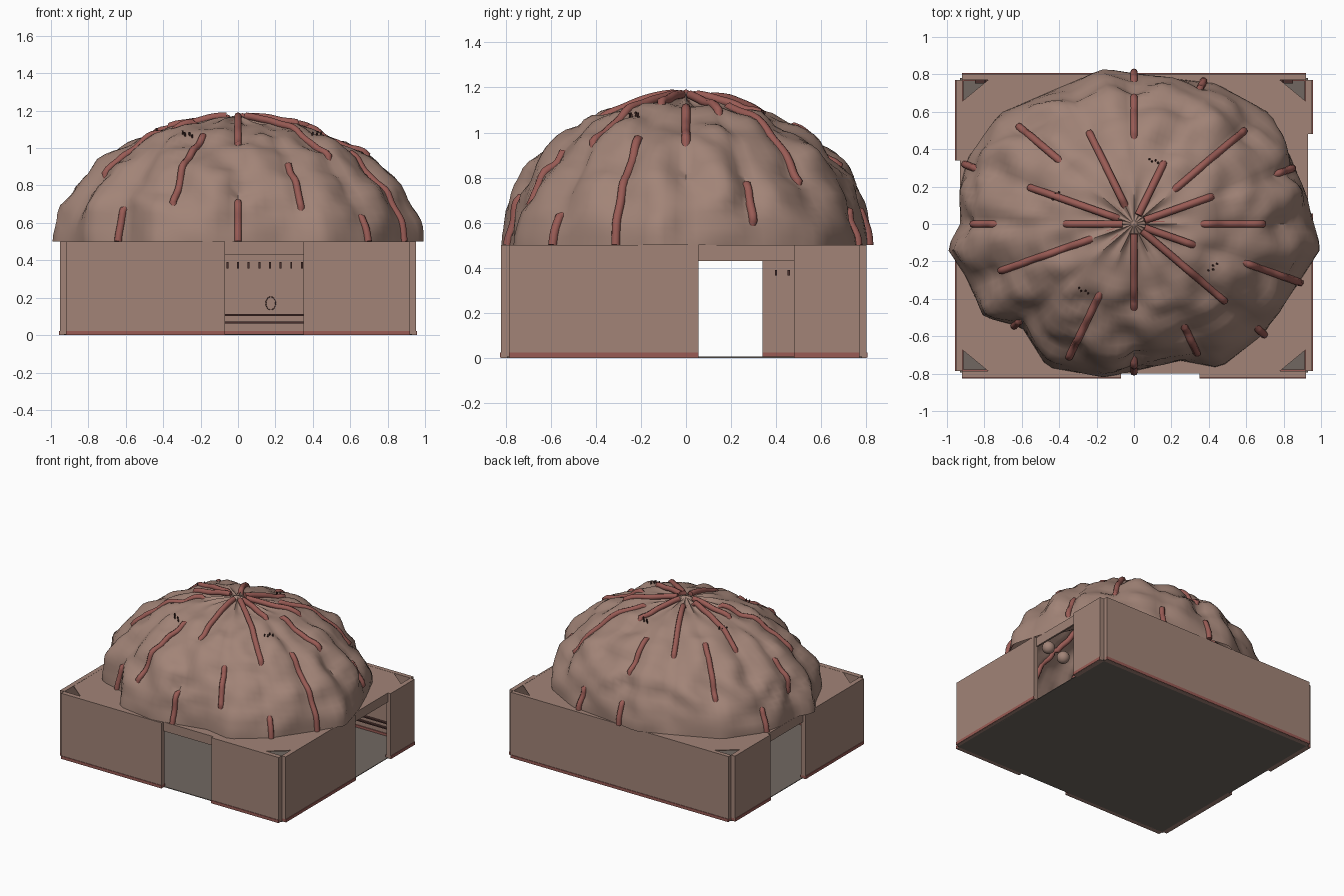
import bpy, bmesh, math
from mathutils import Vector, noise

if "Cube" in bpy.data.objects:
    bpy.data.objects.remove(bpy.data.objects["Cube"])


def material(name, r, g, b):
    m = bpy.data.materials.new(name)
    m.use_nodes = True
    m.diffuse_color = (r, g, b, 1)
    m.node_tree.nodes["Principled BSDF"].inputs["Base Color"].default_value = (r, g, b, 1)
    return m


CLAY = material("dusty clay", .36, .23, .185)
RUST = material("rust red", .32, .105, .09)
GREY = material("warm grey", .165, .137, .12)
DARK = material("dark brown", .07, .03, .026)


def finish(name, bm, mat, smooth=None):
    bmesh.ops.recalc_face_normals(bm, faces=bm.faces)
    mesh = bpy.data.meshes.new(name)
    bm.to_mesh(mesh)
    bm.free()
    mesh.materials.append(mat)
    ob = bpy.data.objects.new(name, mesh)
    bpy.context.collection.objects.link(ob)
    if smooth:
        bpy.ops.object.select_all(action="DESELECT")
        ob.select_set(True)
        bpy.context.view_layer.objects.active = ob
        bpy.ops.object.shade_smooth_by_angle(angle=math.radians(smooth))


def boxes(name, spans, mat):
    """One object from boxes, each given as (x0, x1), (y0, y1), (z0, z1)."""
    bm = bmesh.new()
    for span in spans:
        verts = bmesh.ops.create_cube(bm, size=1)["verts"]
        for v in verts:
            v.co = [(lo + hi) / 2 + c * (hi - lo) for c, (lo, hi) in zip(v.co, span)]
    finish(name, bm, mat)


def tubes(name, paths, radius, mat):
    curve = bpy.data.curves.new(name, "CURVE")
    curve.dimensions = "3D"
    curve.bevel_depth = radius
    curve.bevel_resolution = 2
    curve.use_fill_caps = True
    for path in paths:
        spline = curve.splines.new("POLY")
        spline.points.add(len(path) - 1)
        for pt, co in zip(spline.points, path):
            pt.co = (*co, 1)
    curve.materials.append(mat)
    ob = bpy.data.objects.new(name, curve)
    bpy.context.collection.objects.link(ob)


# Walls: two panels beside a doorway, a thin lintel, and a skirting strip
TOP, DOOR = .5, .43


def wall(name, axis, inner, outer, lo, hi, gap=None):
    out = math.copysign(1, outer)

    def span(a, b, z0, z1, near=inner, far=outer):
        depth = (min(near, far), max(near, far))
        return (depth, (a, b), (z0, z1)) if axis == 0 else ((a, b), depth, (z0, z1))

    parts = [(lo, gap[0]), (gap[1], hi)] if gap else [(lo, hi)]
    boxes(name, [span(a, b, 0, TOP) for a, b in parts], CLAY)
    boxes(name + "_skirting",
          [span(a, b, .001, .023, inner - out * .006, outer + out * .004) for a, b in parts], RUST)
    if gap:
        boxes(name + "_lintel", [span(*gap, DOOR, TOP, inner, outer - out * .022)], CLAY)


wall("front_wall", 1, -.785, -.822, -.92, .92, (-.07, .35))
wall("back_wall", 1, .77, .802, -.92, .92)
wall("left_wall", 0, .918, .953, -.785, .77, (.055, .48))
wall("right_wall", 0, -.918, -.953, -.785, .77, (-.08, .34))
boxes("floor", [((-.93, .93), (-.795, .78), (0, .005))], GREY)

# Dome surface: lumpy ellipsoid whose rim follows an irregular outline
RIM = [(.92, .15), (.84, .35), (.73, .59), (.44, .75), (.1, .79), (-.155, .83), (-.42, .72),
       (-.72, .59), (-.89, .35), (-.93, .19), (-.93, 0), (-1, -.13), (-.9, -.28), (-.8, -.5),
       (-.6, -.55), (-.465, -.765), (-.155, -.82), (.25, -.73), (.46, -.77), (.69, -.59),
       (.85, -.36), (1, -.13)]
AX, AY, RISE = .93, .79, .665


def rim_scale(angle):
    """Distance along a ray to the outline, relative to the plain ellipse."""
    d = Vector((AX * math.cos(angle), AY * math.sin(angle)))
    for p, q in zip(RIM, RIM[1:] + RIM[:1]):
        p, e = Vector(p), Vector(q) - Vector(p)
        det = d.x * -e.y + d.y * e.x
        t = (p.x * -e.y + p.y * e.x) / det
        s = (d.x * p.y - d.y * p.x) / det
        if t > 0 and -.001 <= s <= 1.001:
            return t
    return 1


def dome_point(angle, tilt, lift=0):
    rho, h = math.sin(tilt), math.cos(tilt)
    c, s = math.cos(angle), math.sin(angle)
    broad = noise.noise(Vector((c * rho * 3.2, s * rho * 3.2, h * 3 + 5)))
    fine = noise.noise(Vector((c * rho * 6.5, s * rho * 6.5, h * 6 + 2)))
    puff = abs(math.sin(angle * 8)) - .55
    lump = (.025 * broad + .04 * fine + .04 * puff * rho) * min(1, rho * 2) * min(1, h * 3)
    pleat = .03 * abs(math.sin(angle * 8)) * math.exp(-(rho / .35) ** 2) * min(1, rho * 6)
    k = rim_scale(angle) - 1
    k = 1 + k * rho ** (12 if k > 0 else 6)
    p = Vector((AX * rho * c * k, AY * rho * s * k, TOP + RISE * h - pleat))
    n = Vector((c * rho, s * rho, h + .1)).normalized()
    p += n * (lump + lift)
    p.z = max(p.z, TOP)
    return p


SEG, RINGS = 112, 28
bm = bmesh.new()
apex = bm.verts.new((0, 0, TOP + RISE + .012))
rings = [[bm.verts.new(dome_point(math.tau * i / SEG, math.pi / 2 * j / RINGS))
          for i in range(SEG)] for j in range(1, RINGS + 1)]
for i in range(SEG):
    n = (i + 1) % SEG
    bm.faces.new((apex, rings[0][i], rings[0][n]))
    for a, b in zip(rings, rings[1:]):
        bm.faces.new((a[i], b[i], b[n], a[n]))
finish("lumpy_dome", bm, CLAY, 50)

# Ribs: each weaves through the skin, standing proud over the listed stretches
PROUD = [[(.4, .75)], [(.05, .48), (.9, .99)], [(.35, .91)], [(.05, .45), (.97, 1)],
         [(.6, .86), (.97, 1)], [(.15, .7)], [(.6, .93)], [(.12, .66), (.97, 1)],
         [(.05, .4), (.81, .96)], [(.28, .84)], [(.96, 1)], [(.5, .95)],
         [(.05, .6), (.94, 1)], [(.76, .96)], [(.05, .73), (.98, 1)], [(.05, .36), (.7, 1)]]
ribs = []
for k, stretches in enumerate(PROUD):
    path = []
    for j in range(2, 49):
        tilt = math.pi / 2 * j / 48
        up = any(a <= math.sin(tilt) <= b for a, b in stretches)
        path.append(dome_point(math.tau * k / 16, tilt, .006 if up else -.03))
    ribs.append(path)
tubes("dome_ribs", ribs, .02, RUST)

# Flat roof ring from the dome rim outwards, with its four corners cut off
HX, HY, CY, CUT_X, CUT_Y = .92, .778, -.008, .14, .115


def roof_edge(angle):
    c, s = math.cos(angle), math.sin(angle)
    t = min(HX / max(abs(c), 1e-6), HY / max(abs(s), 1e-6),
            (HX * CUT_Y + HY * CUT_X - CUT_X * CUT_Y) / (abs(c) * CUT_Y + abs(s) * CUT_X))
    return Vector((t * c, t * s + CY))


def roof_inner(angle):
    """Just inside the dome rim, but never beyond the outer edge."""
    a = math.atan2(math.sin(angle) / AY, math.cos(angle) / AX)
    rim = Vector((AX * math.cos(a), AY * math.sin(a))) * rim_scale(a) * .96
    edge = roof_edge(angle)
    return rim if rim.length < edge.length * .985 else edge * .985


corners = [math.atan2(sy * y, sx * x) % math.tau for sx in (-1, 1) for sy in (-1, 1)
           for x, y in ((HX, HY - CUT_Y), (HX - CUT_X, HY))]
angles = sorted(corners + [math.tau * i / 90 for i in range(90)])
bm = bmesh.new()
loops = [[bm.verts.new((*edge(a), z)) for a in angles]
         for z in (TOP - .001, TOP - .008) for edge in (roof_edge, roof_inner)]
for i in range(len(angles)):
    n = (i + 1) % len(angles)
    for a, b in ((0, 1), (1, 3), (3, 2), (2, 0)):
        bm.faces.new((loops[a][i], loops[b][i], loops[b][n], loops[a][n]))
finish("roof_ring", bm, CLAY)

# Fittings on the inner walls: hooks, rails and a small socket plate
boxes("back_hooks", [((x * .057 - .005, x * .057 + .005), (.755, .77), (.355, .39))
                     for x in range(-14, 15)], DARK)
boxes("right_hooks", [((-.918, -.903), (y * .057 - .005, y * .057 + .005), (.365, .39))
                      for y in range(7, 12)], DARK)
boxes("back_rails", [((-.85, .85), (.75, .77), (z, z + .009)) for z in (.063, .103)], DARK)
boxes("socket_plate", [((.13, .22), (.762, .77), (.115, .225))], CLAY)
ring = [(.175 + .026 * math.cos(math.tau * i / 20), .76, .17 + .035 * math.sin(math.tau * i / 20))
        for i in range(21)]
tubes("socket_ring", [ring], .002, DARK)

# Hanging lamps under the dome
bm = bmesh.new()
for co in ((.7, -.09, .57), (.6, -.05, .51)):
    ball = bmesh.ops.create_uvsphere(bm, u_segments=20, v_segments=12, radius=.045)["verts"]
    bmesh.ops.translate(bm, verts=ball, vec=co)
finish("hanging_lamps", bm, CLAY, 40)

# Clusters of tiny pegs poking through the dome
pegs = []
for angle, tilt in ((2.68, .5), (1.25, .46), (4.08, .56), (5.65, .56)):
    for i in range(4):
        a, t = angle + .04 * i, tilt + .015 * (i % 2)
        pegs.append([dome_point(a, t, -.02), dome_point(a, t) + Vector((0, 0, .02))])
tubes("dome_pegs", pegs, .005, DARK)
